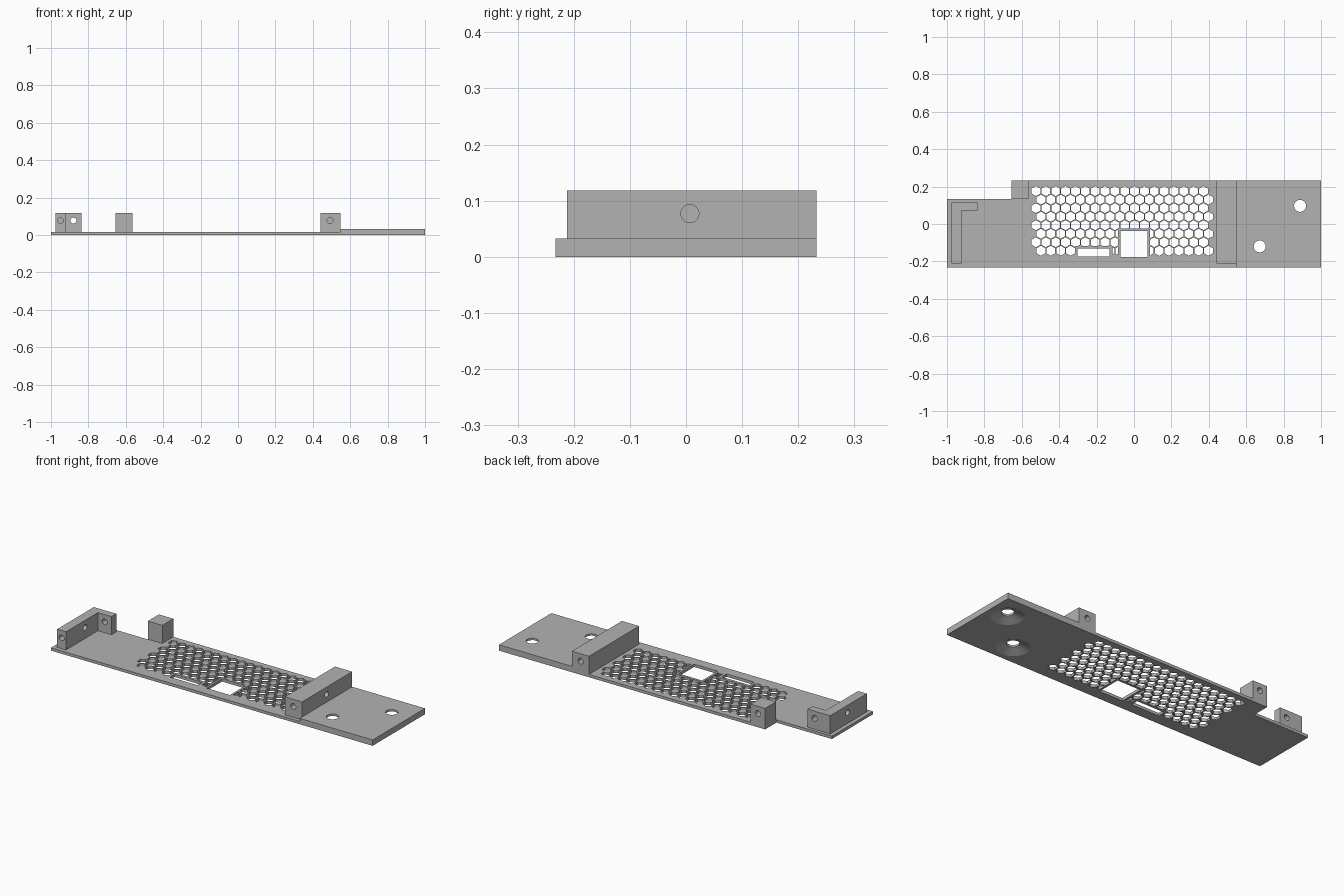
import bpy, bmesh, math
from mathutils import Matrix, Vector

cube = bpy.data.objects.get("Cube")
if cube:
    bpy.data.objects.remove(cube, do_unlink=True)

GREY = bpy.data.materials.new("light_grey")
GREY.use_nodes = True
color = (0.45, 0.45, 0.45, 1)
GREY.diffuse_color = color
GREY.node_tree.nodes["Principled BSDF"].inputs["Base Color"].default_value = color

THIN, THICK, TOP = 0.016, 0.033, 0.118
EDGE = 0.2325
HOLE_Z, HOLE_R = 0.077, 0.016


def finish(name, bm):
    bmesh.ops.recalc_face_normals(bm, faces=bm.faces)
    mesh = bpy.data.meshes.new(name)
    bm.to_mesh(mesh)
    bm.free()
    mesh.materials.append(GREY)
    obj = bpy.data.objects.new(name, mesh)
    bpy.context.collection.objects.link(obj)
    return obj


def prism(name, outline, z0, z1):
    bm = bmesh.new()
    face = bm.faces.new([bm.verts.new((x, y, z0)) for x, y in outline])
    top = bmesh.ops.extrude_face_region(bm, geom=[face])["geom"]
    verts = [v for v in top if isinstance(v, bmesh.types.BMVert)]
    bmesh.ops.translate(bm, verts=verts, vec=(0, 0, z1 - z0))
    return finish(name, bm)


def box(name, x0, x1, y0, y1, z0, z1):
    return prism(name, [(x0, y0), (x1, y0), (x1, y1), (x0, y1)], z0, z1)


def cylinder(name, center, axis, r1, r2, depth, sides=32):
    bm = bmesh.new()
    turn = Vector(axis).to_track_quat("Z", "Y").to_matrix().to_4x4()
    bmesh.ops.create_cone(bm, cap_ends=True, segments=sides, radius1=r1,
                          radius2=r2, depth=depth,
                          matrix=Matrix.Translation(center) @ turn)
    return finish(name, bm)


def cut(obj, *cutters):
    for cutter in cutters:
        mod = obj.modifiers.new("cut", "BOOLEAN")
        mod.operation, mod.solver, mod.object = "DIFFERENCE", "EXACT", cutter
    bpy.context.view_layer.update()
    graph = bpy.context.evaluated_depsgraph_get()
    mesh = bpy.data.meshes.new_from_object(obj.evaluated_get(graph))
    obj.modifiers.clear()
    obj.data = mesh
    for cutter in cutters:
        bpy.data.objects.remove(cutter, do_unlink=True)


def screw_hole(center, axis, depth):
    return cylinder("screw_cutter", center, axis, HOLE_R, HOLE_R, depth)


# Thin plate with a stepped rear corner
plate = prism("thin_plate", [(-1, -EDGE), (0.547, -EDGE), (0.547, EDGE),
                             (-0.655, EDGE), (-0.655, 0.133), (-1, 0.133)], 0, THIN)

# Honeycomb vents, kept clear of solid borders around the two openings
PITCH, ROW, RADIUS = 0.0527, 0.0456, 0.0268
bm = bmesh.new()
for row in range(8):
    for col in range(18):
        x = -0.524 + PITCH * (col + 0.5 * (row % 2))
        y = 0.176 - ROW * row
        place = Matrix.Translation((x, y, 0)) @ Matrix.Rotation(math.radians(0), 4, "Z")
        bmesh.ops.create_cone(bm, cap_ends=True, segments=6, radius1=RADIUS,
                              radius2=RADIUS, depth=0.1, matrix=place)
# Points of the hexagons face front and back
if abs(max(v.co.y for v in bm.verts) - 0.176 - RADIUS) > 0.001:
    bmesh.ops.scale(bm, vec=(1, 1, 1), verts=bm.verts)
vents = finish("vent_cutter", bm)
cut(vents,
    box("window_border", -0.085, 0.085, -0.3, -0.025, -0.2, 0.2),
    box("slot_border", -0.315, -0.115, -0.3, -0.118, -0.2, 0.2))
cut(plate, vents,
    box("window_cutter", -0.073, 0.073, -0.176, -0.038, -0.1, 0.1),
    box("slot_cutter", -0.302, -0.13, -0.174, -0.131, -0.1, 0.1))

# Thick plate with two holes countersunk from below
thick = box("thick_plate", 0.547, 1, -EDGE, EDGE, 0, THICK)
for x, y in ((0.888, 0.097), (0.672, -0.12)):
    cut(thick,
        cylinder("bore_cutter", (x, y, 0), (0, 0, 1), 0.032, 0.032, 0.2),
        cylinder("sink_cutter", (x, y, 0.0105), (0, 0, 1), 0.086, 0.032, 0.023))

# Cross wall with blind holes at both ends and in its outer face
wall = box("cross_wall", 0.44, 0.547, -0.212, EDGE, THIN, TOP)
cut(wall,
    screw_hole((0.492, -0.212, HOLE_Z), (0, 1, 0), 0.12),
    screw_hole((0.492, EDGE, HOLE_Z), (0, 1, 0), 0.12),
    screw_hole((0.547, 0.007, HOLE_Z), (1, 0, 0), 0.12))

# Rear post with a blind hole in its back
post = box("rear_post", -0.655, -0.565, 0.135, EDGE, THIN, TOP)
cut(post, screw_hole((-0.61, EDGE, HOLE_Z), (0, 1, 0), 0.12))

# Corner bracket
bracket = prism("corner_bracket", [(-0.977, -0.21), (-0.922, -0.21), (-0.922, 0.073),
                                   (-0.837, 0.073), (-0.837, 0.115), (-0.977, 0.115)],
                THIN, TOP)
cut(bracket,
    screw_hole((-0.95, -0.21, HOLE_Z), (0, 1, 0), 0.12),
    screw_hole((-0.88, 0.094, HOLE_Z), (0, 1, 0), 0.08),
    screw_hole((-0.95, -0.04, HOLE_Z), (1, 0, 0), 0.1))
